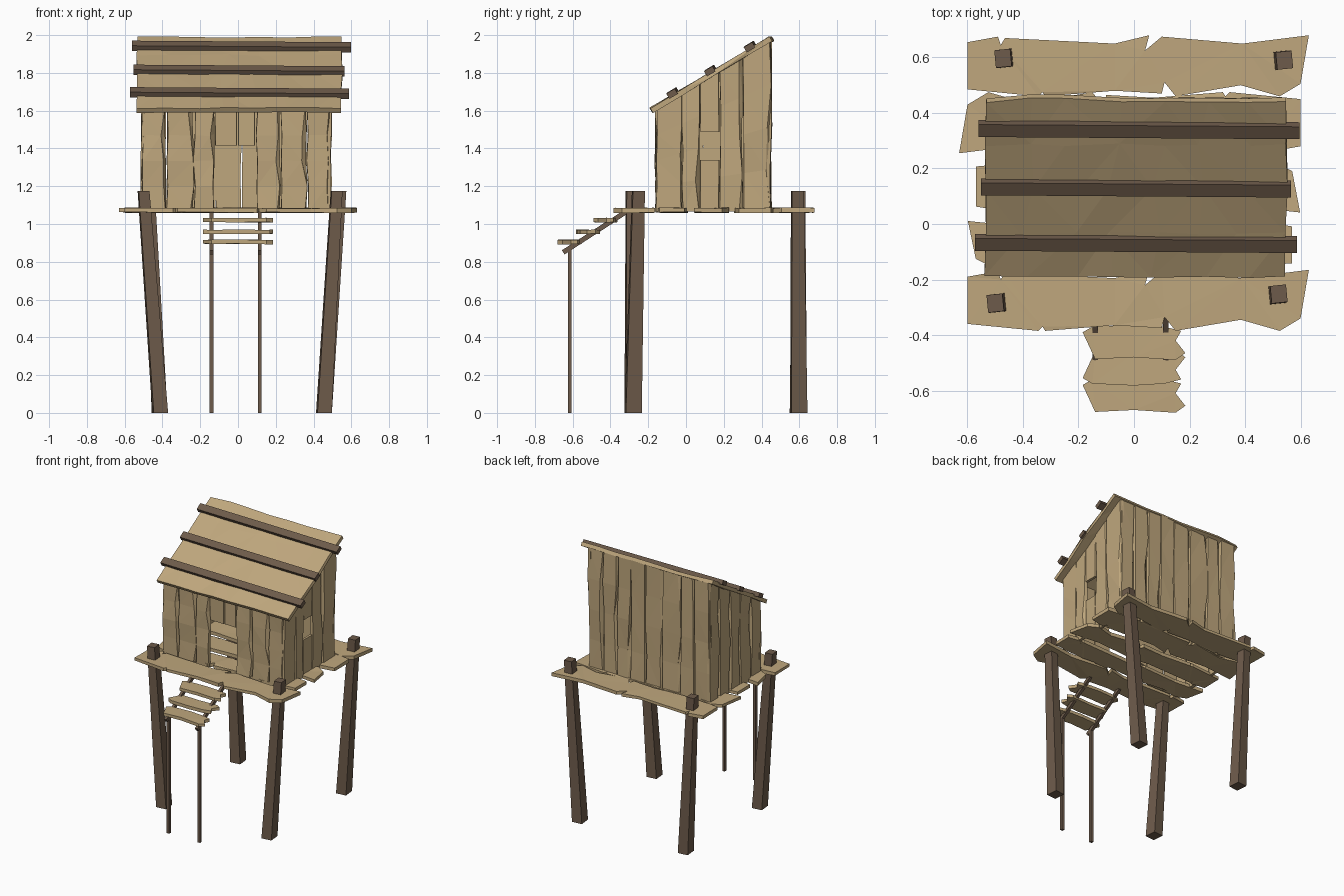
import bpy, bmesh, random
from mathutils import Vector as V

random.seed(7)
cube = bpy.data.objects.get("Cube")
if cube:
    bpy.data.objects.remove(cube, do_unlink=True)


def material(name, rgb):
    m = bpy.data.materials.new(name)
    m.use_nodes = True
    m.diffuse_color = (*rgb, 1)
    m.node_tree.nodes["Principled BSDF"].inputs["Base Color"].default_value = (*rgb, 1)
    return m


TAN = material("pale_wood", (0.52, 0.385, 0.205))
DARK = material("dark_wood", (0.155, 0.105, 0.07))


def finish(name, bm, mat):
    bmesh.ops.recalc_face_normals(bm, faces=bm.faces)
    me = bpy.data.meshes.new(name)
    bm.to_mesh(me)
    bm.free()
    me.materials.append(mat)
    ob = bpy.data.objects.new(name, me)
    bpy.context.collection.objects.link(ob)
    return ob


def loft(name, rings, mat):
    """Skin closed rings of points and cap both ends."""
    bm = bmesh.new()
    rows = [[bm.verts.new(p) for p in r] for r in rings]
    n = len(rows[0])
    for a, b in zip(rows, rows[1:]):
        for i in range(n):
            j = (i + 1) % n
            quad = (a[i], a[j], b[j], b[i])
            bm.faces.new(quad)
    bm.faces.new(rows[0])
    bm.faces.new(rows[-1])
    if n > 4 or len(rows) > 2:
        bmesh.ops.triangulate(bm, faces=bm.faces[:])
    return finish(name, bm, mat)


def bar(name, p, q, a, b, mat, taper=1.0):
    """Four sided bar from p to q with half widths a and b."""
    p, q, a, b = V(p), V(q), V(a), V(b)
    signs = ((-1, -1), (1, -1), (1, 1), (-1, 1))
    return loft(name, [[c + (a * s + b * t) * k for s, t in signs]
                       for c, k in ((p, 1), (q, taper))], mat)


def slab(name, outline, z, thick, mat, sag=0.0):
    """Flat plank from an outline seen from above."""
    rings = [[V((x, y, z + h + random.uniform(-sag, sag))) for x, y in outline]
             for h in (0, thick)]
    return loft(name, rings, mat)


def wob(r):
    return random.uniform(-r, r)


# Platform planks: one split outline, turned and shifted for each row
half = [(-.6, .085), (-.49, .105), (-.48, .075), (-.465, .1), (-.07, .08),
        (.055, .11), (.04, .055), (.1, .105), (.39, .08), (.63, .11)]
low = [(.6, -.065), (.525, -.11), (.385, -.07), (.15, -.11), (.11, -.06),
       (.1, -.1), (-.07, -.09), (-.32, -.11), (-.33, -.095), (-.345, -.11), (-.6, -.085)]
rows = [(-.275, 1, 1), (-.075, -.95, .78), (.135, .95, -.85), (.365, -1, -1), (.57, 1, 1)]
for i, (y, sx, sy) in enumerate(rows):
    slab(f"platform_plank_{i + 1}", [(x * sx, y + w * sy) for x, w in half + low],
         1.061, .024, TAN, .003)

# Corner posts, leaning outward
posts = {"front_right_post": ((-.412, -.28), (-.5, -.285)),
         "front_left_post": ((.455, -.28), (.522, -.252)),
         "back_right_post": ((-.415, .595), (-.472, .597)),
         "back_left_post": ((.455, .597), (.542, .59))}
for name, (foot, top) in posts.items():
    bar(name, (*foot, 0), (*top, 1.175), (.038, .004, 0), (-.004, .042, 0), DARK, .75)

# Stair: thin posts, sloping stringers and three treads
for side, x in (("right", -.14), ("left", .115)):
    bar(f"stair_post_{side}", (x, -.615, 0), (x, -.615, .88), (.01, 0, 0), (0, .01, 0), DARK)
    bar(f"stair_stringer_{side}", (x, -.65, .85), (x, -.32, 1.063),
        (.01, 0, 0), (0, -.007, .011), DARK)
tread = [(-.185, .035), (-.15, .055), (0, .062), (.11, .055), (.17, .04), (.15, .005),
         (.185, -.04), (.15, -.065), (0, -.055), (-.14, -.062)]
for i, (y, z, s) in enumerate([(-.615, .894, 1), (-.52, .947, -1), (-.425, 1.01, 1)]):
    slab(f"stair_tread_{i + 1}", [(x, y + w * (1 if s > 0 else .95)) if s > 0
                                  else (x, y - w) for x, w in (tread if s > 0 else tread[::-1])],
         z, .022, TAN, .002)

# Lean-to roof line shared by walls and roof
SLOPE, EAVE_Y, EAVE_Z, FLOOR = .595, -.18, 1.588, 1.065


def under_roof(y):
    return EAVE_Z + SLOPE * (y - EAVE_Y)


def wall_plank(name, place, b0, b1, z0=FLOOR, z1=None, side=1):
    """Upright uneven board; its outer face is chamfered along one edge."""
    rings = []
    steps = 4 if z1 is None and z0 == FLOOR else 1
    for i in range(steps + 1):
        edge = .006 if steps > 1 else .002
        lo, hi = b0 + .002 + wob(edge), b1 - .002 + wob(edge)
        out = .02 + wob(.006)
        cham = random.choice((.002, .006, .012, .022)) if steps > 1 else .003
        lo2, hi2 = (lo + .002, hi - cham) if side > 0 else (lo + cham, hi - .002)
        ring = []
        for b, c in ((lo, 0), (hi, 0), (hi2, out), (lo2, out + wob(.003))):
            p = V(place(b, c))
            top = under_roof(p.y) + .004 if z1 is None else z1
            p.z = z0 + (top - z0) * i / steps
            ring.append(p)
        rings.append(ring)
    loft(name, rings, TAN)


def wall(name, place, edges, side=1, skip=()):
    for i, (a, b) in enumerate(zip(edges, edges[1:])):
        if i not in skip:
            wall_plank(f"{name}_plank_{i + 1}", place, a, b, side=side)


def front(b, c): return (b, -.14 - c, 0)
def back(b, c): return (b, .43 + c, 0)
def left(b, c): return (.47 + c, b, 0)
def right(b, c): return (-.49 - c, b, 0)


# Front wall with an open doorway below two short boards
wall("front_wall", front, (-.51, -.38, -.235, -.125, .095, .225, .365, .49), skip=(3,))
wall_plank("door_head_right", front, -.125, -.002, 1.415)
wall_plank("door_head_left", front, -.002, .095, 1.415)

# Left wall with a small open window
wall("left_wall", left, (-.16, -.02, .072, .178, .302, .45), skip=(2,))
wall_plank("window_sill_board", left, .072, .178, FLOOR, 1.34)
wall_plank("window_head_board", left, .072, .178, 1.488)

# Plain right and back walls
wall("right_wall", right, (-.16, -.04, .09, .2, .33, .45), side=-1)
wall("back_wall", back, (-.51, -.38, -.27, -.12, .02, .14, .25, .37, .49), side=-1)

# Roof sheet: uneven boards joined along the slope
up = V((0, 1, SLOPE)).normalized()
nrm = V((0, -SLOPE, 1)).normalized()
length = .64 / up.y
rings = []
for i in range(8):
    x = -.535 + 1.085 * i / 7
    under, over = [], []
    for j in range(5):
        s = length * j / 4 + wob(.008)
        p = V((x + (wob(.006) if i in (0, 7) else wob(.03)), EAVE_Y, EAVE_Z)) + up * s
        lift = wob(.004)
        under.append(p + nrm * lift)
        over.append(p + nrm * (.027 + lift + wob(.003)))
    rings.append(under + over[::-1])
loft("roof_sheet", rings, TAN)

# Roof battens
for i, (y, x0, x1, dz) in enumerate([(-.07, -.572, .587, 0), (.13, -.552, .565, 0),
                                     (.34, -.56, .597, .002)]):
    c = V((0, y, under_roof(y) + .04 + dz))
    bar(f"roof_batten_{i + 1}", c + V((x0, .004, .004)), c + V((x1, -.004, -.004)),
        up * .026, nrm * .016, DARK)
